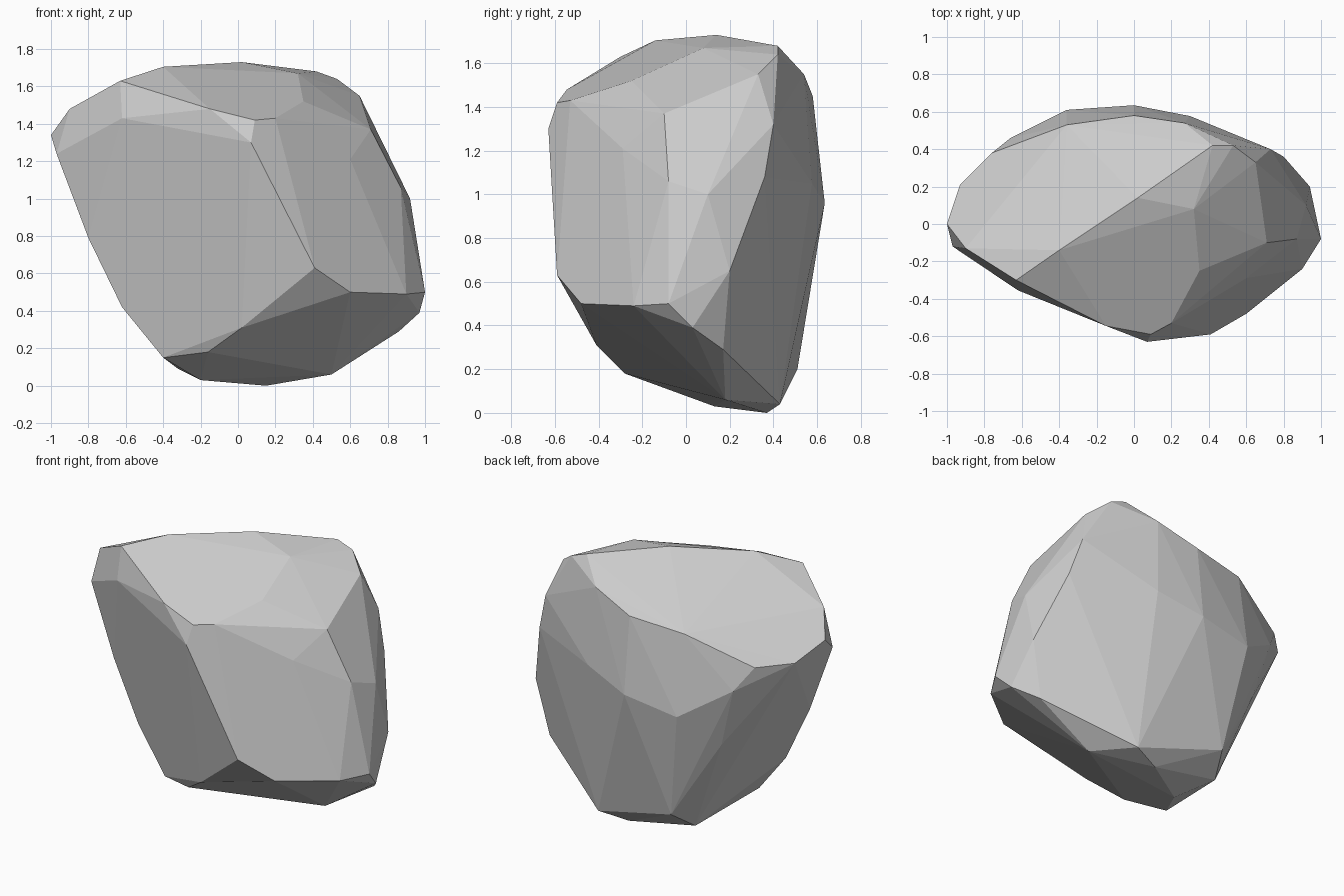
import bpy, bmesh, math

# Corner points of the boulder, grouped by region
crown = [(-.63, -.3, 1.63), (-.4, -.14, 1.705), (.02, .14, 1.73), (.32, .08, 1.67),
         (.42, .42, 1.68), (.53, .42, 1.64), (.65, .33, 1.55), (-.9, -.13, 1.48),
         (-1, 0, 1.34), (-.93, .21, 1.25), (-.76, .38, 1.24)]
back = [(-.36, .53, 1.41), (0, .58, 1.45), (.27, .54, 1.55), (-.66, .46, 1.09),
        (-.36, .61, .9), (0, .635, .96), (.3, .577, 1.05), (-.55, .42, .7)]
front = [(-.62, -.355, 1.43), (-.15, -.545, 1.48), (.07, -.63, 1.3), (.09, -.59, 1.42),
         (.2, -.53, 1.43), (.35, -.25, 1.52), (.41, -.59, .63), (.6, -.48, .5),
         (-.97, -.12, 1.24), (-.8, -.13, .79)]
right = [(.6, -.29, 1.21), (.71, -.1, 1.37), (.87, -.08, 1.06), (.92, .1, 1.0),
         (.73, .4, 1.32), (.8, .36, 1.08), (.94, .2, .65), (1, -.08, .5),
         (.9, -.24, .49), (.97, .03, .39), (.86, .17, .29)]
base = [(.02, -.41, .31), (-.16, -.28, .18), (-.4, -.18, .15), (-.62, -.14, .42),
        (-.32, .36, .09), (-.25, .51, .2), (.15, .37, 0), (-.2, .13, .03),
        (.5, .18, .06), (.33, .43, .04)]

# Wrap the points in a hull and merge nearly level facets
bm = bmesh.new()
for p in crown + back + front + right + base:
    bm.verts.new(p)
bmesh.ops.convex_hull(bm, input=bm.verts[:])
bmesh.ops.delete(bm, geom=[v for v in bm.verts if not v.link_faces], context='VERTS')
bmesh.ops.dissolve_limit(bm, angle_limit=math.radians(3), verts=bm.verts[:], edges=bm.edges[:])
bmesh.ops.recalc_face_normals(bm, faces=bm.faces[:])
mesh = bpy.data.meshes.new("boulder")
bm.to_mesh(mesh)
bm.free()
boulder = bpy.data.objects.new("boulder", mesh)
bpy.context.collection.objects.link(boulder)
